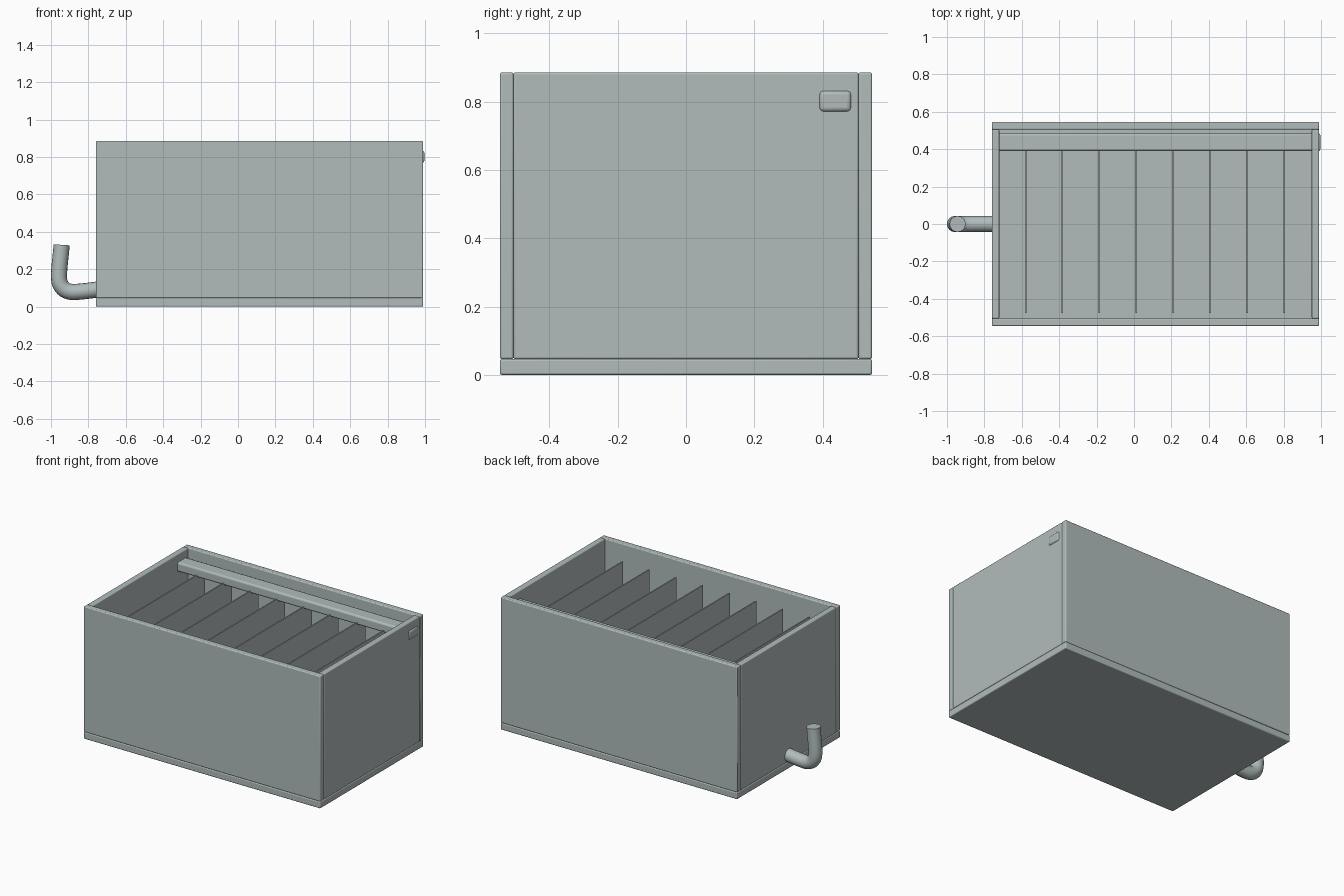
import bpy

cube = bpy.data.objects.get("Cube")
if cube:
    bpy.data.objects.remove(cube, do_unlink=True)

# One grey-green colour for everything
grey = bpy.data.materials.new("pale_grey_green")
grey.use_nodes = True
colour = (0.44, 0.50, 0.50, 1)
grey.diffuse_color = colour
grey.node_tree.nodes["Principled BSDF"].inputs["Base Color"].default_value = colour


def box(name, x, y, z, bevel=0.006):
    """Box from (min, max) ranges, with rounded edges."""
    bpy.ops.mesh.primitive_cube_add(size=1)
    ob = bpy.context.object
    ob.name = name
    ob.location = [(a + b) / 2 for a, b in (x, y, z)]
    ob.scale = [b - a for a, b in (x, y, z)]
    bpy.ops.object.transform_apply(location=False, rotation=False, scale=True)
    ob.data.materials.append(grey)
    if bevel:
        mod = ob.modifiers.new("rounded_edges", "BEVEL")
        mod.width = bevel
        mod.segments = 3
        bpy.ops.object.shade_smooth_by_angle()
    return ob


LEFT, RIGHT, DEPTH, TOP = 0.99, -0.76, 0.545, 0.885
WALL, FLOOR = 0.04, 0.046
INNER = DEPTH - WALL

# Tray: base and four walls
box("base", (RIGHT, LEFT), (-DEPTH, DEPTH), (0, FLOOR))
walls = (FLOOR, TOP)
box("front_wall", (RIGHT, LEFT), (-DEPTH, -INNER), walls)
box("back_wall", (RIGHT, LEFT), (INNER, DEPTH), walls)
box("right_wall", (RIGHT, RIGHT + WALL), (-INNER, INNER), walls)
box("left_wall", (LEFT - WALL, LEFT), (-INNER, INNER), walls)

# Rail along the back, poking through the left wall
box("top_rail", (RIGHT + WALL / 2, 0.997), (0.39, 0.484), (0.77, 0.832), 0.012)

# Row of thin dividers
for i in range(8):
    x = -0.58 + i * 0.1975
    box(f"divider_{i + 1}", (x - 0.004, x + 0.004), (-0.475, 0.475),
        (FLOOR, 0.785), 0)

# Bent outlet pipe on the right side
curve = bpy.data.curves.new("outlet_pipe", "CURVE")
curve.dimensions = "3D"
curve.bevel_depth = 0.043
curve.bevel_resolution = 6
curve.resolution_u = 12
curve.use_fill_caps = True
spline = curve.splines.new("BEZIER")
path = [  # x, z, handle x, handle z
    (-0.73, 0.094, -0.04, -0.005),
    (-0.875, 0.078, -0.05, -0.002),
    (-0.957, 0.155, -0.001, 0.05),
    (-0.943, 0.33, 0.003, 0.05),
]
spline.bezier_points.add(len(path) - 1)
for point, (x, z, hx, hz) in zip(spline.bezier_points, path):
    point.handle_left_type = point.handle_right_type = "FREE"
    point.co = (x, 0, z)
    point.handle_left = (x - hx, 0, z - hz)
    point.handle_right = (x + hx, 0, z + hz)
pipe = bpy.data.objects.new("outlet_pipe", curve)
bpy.context.collection.objects.link(pipe)
curve.materials.append(grey)
bpy.ops.object.select_all(action="DESELECT")
pipe.select_set(True)
bpy.context.view_layer.objects.active = pipe
bpy.ops.object.convert(target="MESH")
bpy.ops.object.shade_smooth_by_angle()
